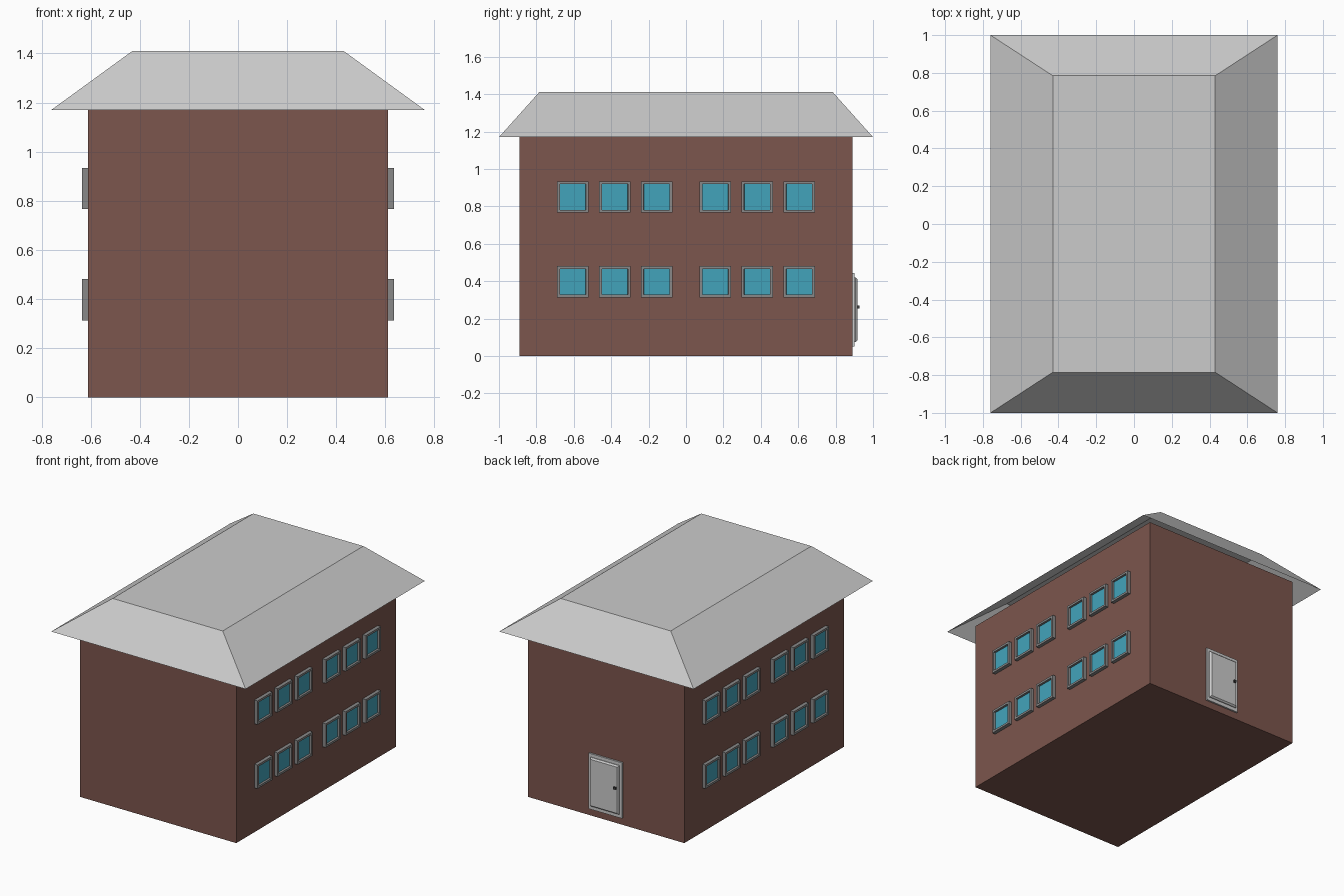
import bpy, bmesh
from mathutils import Matrix, Vector

if "Cube" in bpy.data.objects:
    bpy.data.objects.remove(bpy.data.objects["Cube"])


def material(name, color):
    m = bpy.data.materials.new(name)
    m.diffuse_color = (*color, 1)
    m.use_nodes = True
    m.node_tree.nodes["Principled BSDF"].inputs["Base Color"].default_value = m.diffuse_color
    return m


def finish(bm, name, mats=()):
    me = bpy.data.meshes.new(name)
    bm.to_mesh(me)
    bm.free()
    ob = bpy.data.objects.new(name, me)
    bpy.context.collection.objects.link(ob)
    for m in mats:
        me.materials.append(m)
    return ob


def add_box(bm, lo, hi):
    lo, hi = Vector(lo), Vector(hi)
    mat = Matrix.Translation((lo + hi) / 2) @ Matrix.Diagonal((*(hi - lo), 1))
    verts = bmesh.ops.create_cube(bm, size=1, matrix=mat)["verts"]
    return list({f for v in verts for f in v.link_faces})


def facing(faces, axis):
    return max(faces, key=lambda f: f.calc_center_median()[axis])


def inset(bm, face, thickness, depth=0):
    bm.normal_update()
    bmesh.ops.inset_region(bm, faces=[face], thickness=thickness, depth=depth)


brick = material("brick", (0.20, 0.092, 0.074))
glass = material("glass", (0.055, 0.37, 0.50))
W, D, EAVE, TOP = 0.61, 0.89, 1.17, 1.41

# Brick walls, reaching a little way up inside the roof
bm = bmesh.new()
add_box(bm, (-W, -D, 0), (W, D, 1.22))
finish(bm, "walls", [brick])

# Hipped roof with a flat top, open underneath
bm = bmesh.new()
faces = add_box(bm, (-0.76, -1, EAVE), (0.76, 1, TOP))
for v in facing(faces, 2).verts:
    v.co.x *= 0.43 / 0.76
    v.co.y *= 0.785
bottom = min(faces, key=lambda f: f.calc_center_median().z)
bmesh.ops.delete(bm, geom=[bottom], context="FACES_ONLY")
finish(bm, "roof")

# Windows: two rows of two triples, mirrored to the other side
bm = bmesh.new()
for z in (0.397, 0.85):
    for y in (-0.605, -0.38, -0.157, 0.157, 0.38, 0.605):
        pane = facing(add_box(bm, (W, y - 0.084, z - 0.084),
                              (W + 0.025, y + 0.084, z + 0.084)), 0)
        inset(bm, pane, 0.021)
        inset(bm, pane, 0.001, -0.015)
        pane.material_index = 1
grey = material("frame_grey", (0.25, 0.25, 0.25))
windows = finish(bm, "windows", [grey, glass])
windows.modifiers.new("mirror", "MIRROR").use_axis = (True, False, False)

# Back door: thin surround with a chamfered raised leaf
bm = bmesh.new()
add_box(bm, (-0.13, D, 0.05), (0.13, D + 0.012, 0.443))
finish(bm, "door_frame")

bm = bmesh.new()
leaf = facing(add_box(bm, (-0.113, D + 0.005, 0.075), (0.113, D + 0.017, 0.42)), 1)
inset(bm, leaf, 0.013, 0.01)
finish(bm, "door_leaf")

# Door knob
bm = bmesh.new()
add_box(bm, (-0.097, D + 0.02, 0.253), (-0.081, D + 0.038, 0.269))
finish(bm, "door_knob", [material("dark_metal", (0.05, 0.05, 0.05))])
